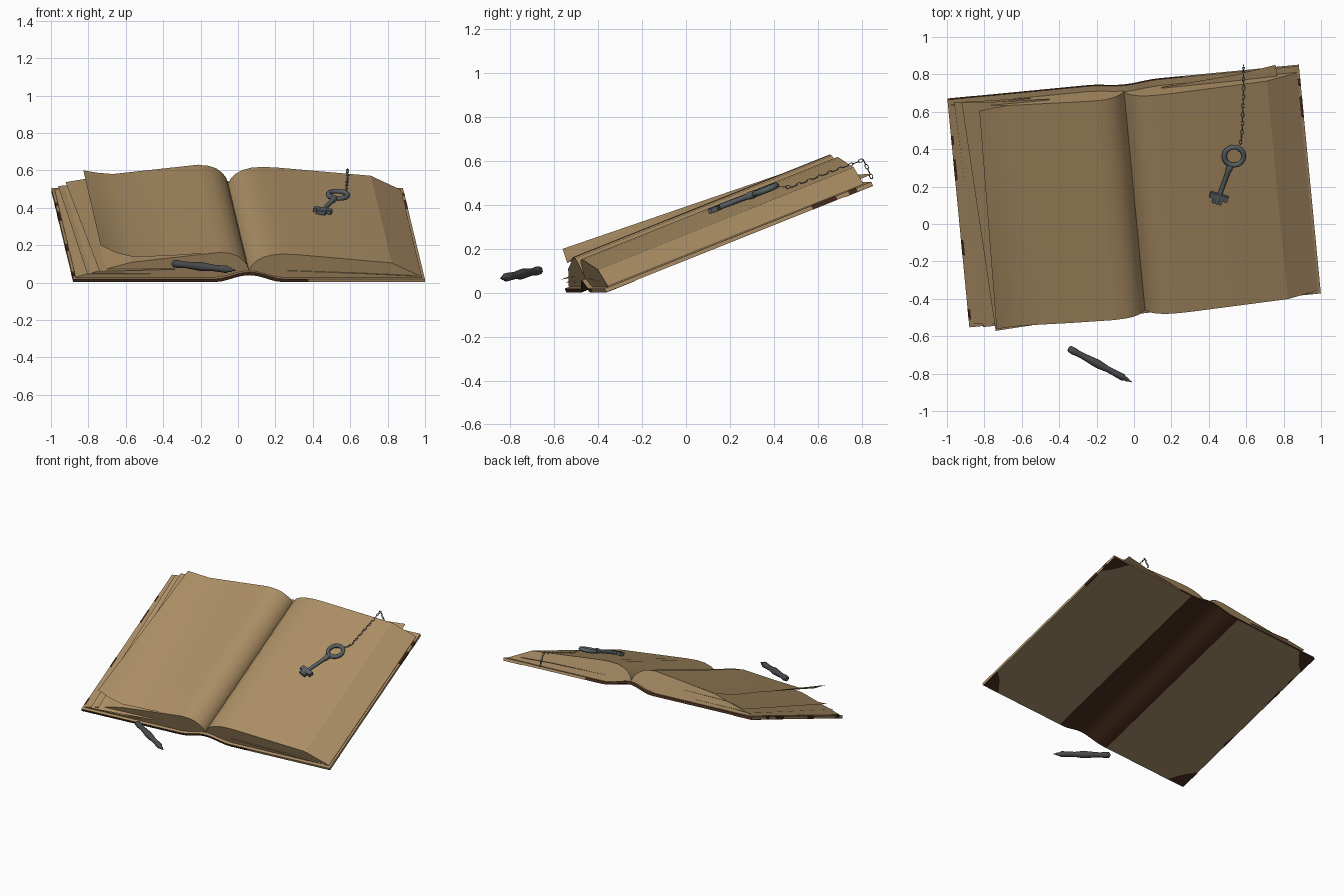
import bpy, bmesh, math
from mathutils import Matrix, Vector

if "Cube" in bpy.data.objects:
    bpy.data.objects.remove(bpy.data.objects["Cube"])


def mat(name, r, g, b):
    m = bpy.data.materials.new(name)
    m.diffuse_color = (r, g, b, 1)
    m.use_nodes = True
    m.node_tree.nodes["Principled BSDF"].inputs["Base Color"].default_value = m.diffuse_color
    return m


PAPER = mat("aged_paper", 0.42, 0.28, 0.133)
BOARD = mat("cover_cloth", 0.32, 0.225, 0.115)
LEATHER = mat("dark_leather", 0.062, 0.024, 0.012)
IRON = mat("key_iron", 0.10, 0.117, 0.125)
PEN = mat("pen_grey", 0.066, 0.067, 0.07)

# Book frame: u across, v up the page, w out of the page
BOOK = (Matrix.Translation((0, 0.155, 0.246)) @ Matrix.Rotation(math.radians(5.5), 4, 'Z')
        @ Matrix.Rotation(math.radians(21.7), 4, 'X'))


def finish(name, bm, mats, xf=BOOK, smooth=None):
    bmesh.ops.recalc_face_normals(bm, faces=bm.faces)
    me = bpy.data.meshes.new(name)
    bm.transform(xf)
    bm.to_mesh(me)
    bm.free()
    for m in mats:
        me.materials.append(m)
    ob = bpy.data.objects.new(name, me)
    bpy.context.collection.objects.link(ob)
    if smooth:
        bpy.ops.object.select_all(action='DESELECT')
        ob.select_set(True)
        bpy.context.view_layer.objects.active = ob
        bpy.ops.object.shade_smooth_by_angle(angle=math.radians(smooth))
    return ob


# Page block from a (u, w) outline; the fore-edge bend stays sharp
def block(profile, v0, v1):
    bm = bmesh.new()
    a = [bm.verts.new((u, v0, w)) for u, w in profile]
    b = [bm.verts.new((u, v1, w)) for u, w in profile]
    n = len(a)
    for i in range(n):
        j = (i + 1) % n
        bm.faces.new((a[i], a[j], b[j], b[i]))
    bm.faces.new(a)
    bm.faces.new(b[::-1])
    for e in bm.edges:
        if all(abs(v.co.x) > 0.6 for v in e.verts):
            e.smooth = False
    return bm


def box(name, size, xf, m):
    bm = bmesh.new()
    bmesh.ops.create_cube(bm, size=1, matrix=Matrix.Diagonal((*size, 1)))
    finish(name, bm, [m], xf)


# Cover: two boards joined by an arched spine, built in strips along u
def arch(u):
    return 0.02 * (1 + math.cos(math.pi * u / 0.19)) if abs(u) < 0.19 else 0.0


us = [-0.944, -0.22] + [-0.19 + 0.038 * i for i in range(11)] + [0.22, 0.32, 0.944]
bm = bmesh.new()
rings = []
for u in us:
    rings.append([bm.verts.new((u, v, arch(u) + w))
                  for v, w in ((-0.66, 0), (0.655, 0), (0.655, 0.018), (-0.66, 0.018))])
for r, s in zip(rings, rings[1:]):
    for i in range(4):
        bm.faces.new((r[i], r[(i + 1) % 4], s[(i + 1) % 4], s[i]))
bm.faces.new(rings[0])
bm.faces.new(rings[-1][::-1])
bmesh.ops.recalc_face_normals(bm, faces=bm.faces)
for f in bm.faces:
    c, n = f.calc_center_median(), f.normal
    if n.z > 0.5:
        f.material_index = 2
    elif n.z < -0.5:
        f.material_index = 1 if abs(c.x) < 0.22 else 0
    elif abs(n.y) > 0.5:
        f.material_index = 1 if c.x < 0.32 else 2
    else:
        f.material_index = 2
finish("cover", bm, [BOARD, LEATHER, PAPER], smooth=30)

# Leather corner patches on the underside
for i, (sx, sy) in enumerate(((-1, -1), (1, -1), (-1, 1), (1, 1))):
    bm = bmesh.new()
    pts = [(0, 0), (0.14, 0), (0.105, 0.045), (0.06, 0.095), (0, 0.14)]
    lo = bm.faces.new([bm.verts.new((sx * (0.944 - p), sy * (0.655 - q), -0.002)) for p, q in pts])
    ext = bmesh.ops.extrude_face_region(bm, geom=[lo])
    for e in ext["geom"]:
        if isinstance(e, bmesh.types.BMVert):
            e.co.z += 0.004
    finish("cover_corner_%d" % i, bm, [LEATHER])

# Worn leather showing along the board rims
for i, (u, v, ln) in enumerate(((-1, -0.585, 0.06), (-1, -0.2, 0.09), (-1, 0.25, 0.12), (-1, 0.42, 0.05),
                                (1, 0.42, 0.12), (1, 0.56, 0.04))):
    box("rim_wear_%d" % i, (0.014, ln, 0.02), BOOK @ Matrix.Translation((u * 0.9375, v, 0.0095)), LEATHER)

# Page blocks
LEFT = [(0, 0.06), (-0.012, 0.092), (-0.035, 0.12), (-0.065, 0.143), (-0.105, 0.158), (-0.16, 0.163),
        (-0.3, 0.147), (-0.63, 0.107), (-0.93, 0.022), (-0.93, 0.018), (-0.19, 0.018), (0, 0.05)]
RIGHT = [(0, 0.06), (0.015, 0.09), (0.04, 0.116), (0.075, 0.136), (0.12, 0.149), (0.18, 0.154),
         (0.26, 0.15), (0.765, 0.103), (0.93, 0.022), (0.93, 0.018), (0.19, 0.018), (0, 0.05)]
finish("left_pages", block(LEFT, -0.64, 0.625), [PAPER], smooth=25)
finish("right_pages", block(RIGHT, -0.64, 0.62), [PAPER], smooth=25)


# Loose sheets: blend from a back-edge line to a front-edge line of (u, v, w) points
def sheet(name, back, front, n=6):
    bm = bmesh.new()
    rows = []
    for k in range(n + 1):
        t = k / n
        rows.append([bm.verts.new(Vector(b).lerp(Vector(f), t)) for b, f in zip(back, front)])
    for r, s in zip(rows, rows[1:]):
        for i in range(len(r) - 1):
            bm.faces.new((s[i], s[i + 1], r[i + 1], r[i]))
    bmesh.ops.reverse_faces(bm, faces=bm.faces)
    finish(name, bm, [PAPER], smooth=40)


sheet("curled_page",
      [(-0.16, 0.625, 0.165), (-0.4, 0.625, 0.137), (-0.62, 0.625, 0.111), (-0.70, 0.625, 0.118), (-0.78, 0.62, 0.134)],
      [(-0.16, -0.64, 0.165), (-0.4, -0.64, 0.146), (-0.62, -0.635, 0.134), (-0.72, -0.625, 0.156), (-0.80, -0.615, 0.195)])
sheet("loose_page_left",
      [(-0.4, 0.63, 0.085), (-0.74, 0.645, 0.08), (-0.87, 0.65, 0.054)],
      [(-0.4, -0.65, 0.07), (-0.7, -0.668, 0.068), (-0.806, -0.675, 0.068)])
sheet("loose_page_left_low",
      [(-0.5, 0.63, 0.04), (-0.8, 0.64, 0.04), (-0.91, 0.645, 0.035)],
      [(-0.5, -0.645, 0.04), (-0.75, -0.655, 0.045), (-0.87, -0.655, 0.045)])
sheet("loose_page_right",
      [(0.2, 0.625, 0.06), (0.6, 0.655, 0.055), (0.82, 0.685, 0.045)],
      [(0.2, -0.645, 0.06), (0.6, -0.648, 0.045), (0.9, -0.65, 0.03)])


def frame(pos, z_dir, x_hint):
    z = Vector(z_dir).normalized()
    y = z.cross(Vector(x_hint)).normalized()
    x = y.cross(z)
    return Matrix.Translation(pos) @ Matrix((x, y, z)).transposed().to_4x4()


# Turned parts: rings of (distance, radius) along local z
def lathe(name, prof, xf, m, sides=10):
    bm = bmesh.new()
    rs = [[bm.verts.new((r * math.cos(2 * math.pi * i / sides), r * math.sin(2 * math.pi * i / sides), d))
           for i in range(sides)] for d, r in prof]
    for a, b in zip(rs, rs[1:]):
        for i in range(sides):
            j = (i + 1) % sides
            bm.faces.new((a[i], a[j], b[j], b[i]))
    bm.faces.new(rs[0])
    bm.faces.new(rs[-1])
    finish(name, bm, [m], xf, smooth=40)


def torus(name, xf, R, r, m, seg=20, sides=8, stretch=1.0):
    bm = bmesh.new()
    rs = []
    for i in range(seg):
        a = 2 * math.pi * i / seg
        rs.append([bm.verts.new(((R + r * math.cos(b)) * math.cos(a), stretch * (R + r * math.cos(b)) * math.sin(a),
                                 r * math.sin(b))) for b in [2 * math.pi * k / sides for k in range(sides)]])
    for i in range(seg):
        a, b = rs[i], rs[(i + 1) % seg]
        for k in range(sides):
            l = (k + 1) % sides
            bm.faces.new((a[k], b[k], b[l], a[l]))
    finish(name, bm, [m], xf, smooth=50)


# Pen lying in front of the book
A, B = Vector((-0.35, -0.665, 0.102)), Vector((-0.012, -0.845, 0.065))
L = (B - A).length
lathe("pen", [(d * L, r) for d, r in ((0, .012), (.02, .019), (.09, .021), (.13, .018), (.2, .017), (.32, .02),
      (.45, .024), (.52, .022), (.62, .017), (.74, .018), (.86, .02), (.89, .012), (.93, .011), (.95, .006), (1, .002))],
      frame(A, B - A, (0, 0, 1)), PEN)

# Key resting on the right page
C, E, W = Vector((0.552, 0.227, 0.15)), Vector((0.434, -0.035, 0.15)), Vector((0, 0, 1))
D = (E - C).normalized()
KL = (E - C).length
torus("key_ring", BOOK @ Matrix.Translation(C), 0.052, 0.014, IRON, 24)
lathe("key_shaft", [(.055, .016), (.065, .018), (.085, .018), (.1, .013), (KL - .07, .012), (KL - .02, .014),
      (KL, .012)], BOOK @ frame(C, D, W), IRON)
K = BOOK @ frame(C + D * (KL - 0.04), D, W)
box("key_bit", (0.022, 0.10, 0.032), K, IRON)
box("key_tip", (0.02, 0.05, 0.03), K @ Matrix.Translation((0, 0, 0.025)), IRON)

# Fine chain half sunk in the page, then hanging over the back edge
path = [Vector(p) for p in ((0.59, 0.285, 0.142), (0.606, 0.335, 0.119), (0.64, 0.61, 0.115),
                            (0.645, 0.685, 0.115), (0.65, 0.69, 0.02))]
n = 0
for p, q in zip(path, path[1:]):
    d = q - p
    steps = max(2, round(d.length / 0.026))
    for i in range(steps):
        pos = p + d * ((i + 0.5) / steps)
        side = Vector((1, 0, 0)) if n % 2 else d.cross(Vector((1, 0, 0)))
        torus("chain_link_%d" % n, BOOK @ frame(pos, side, d.cross(side)), 0.007, 0.002, IRON, 10, 5, 1.6)
        n += 1
